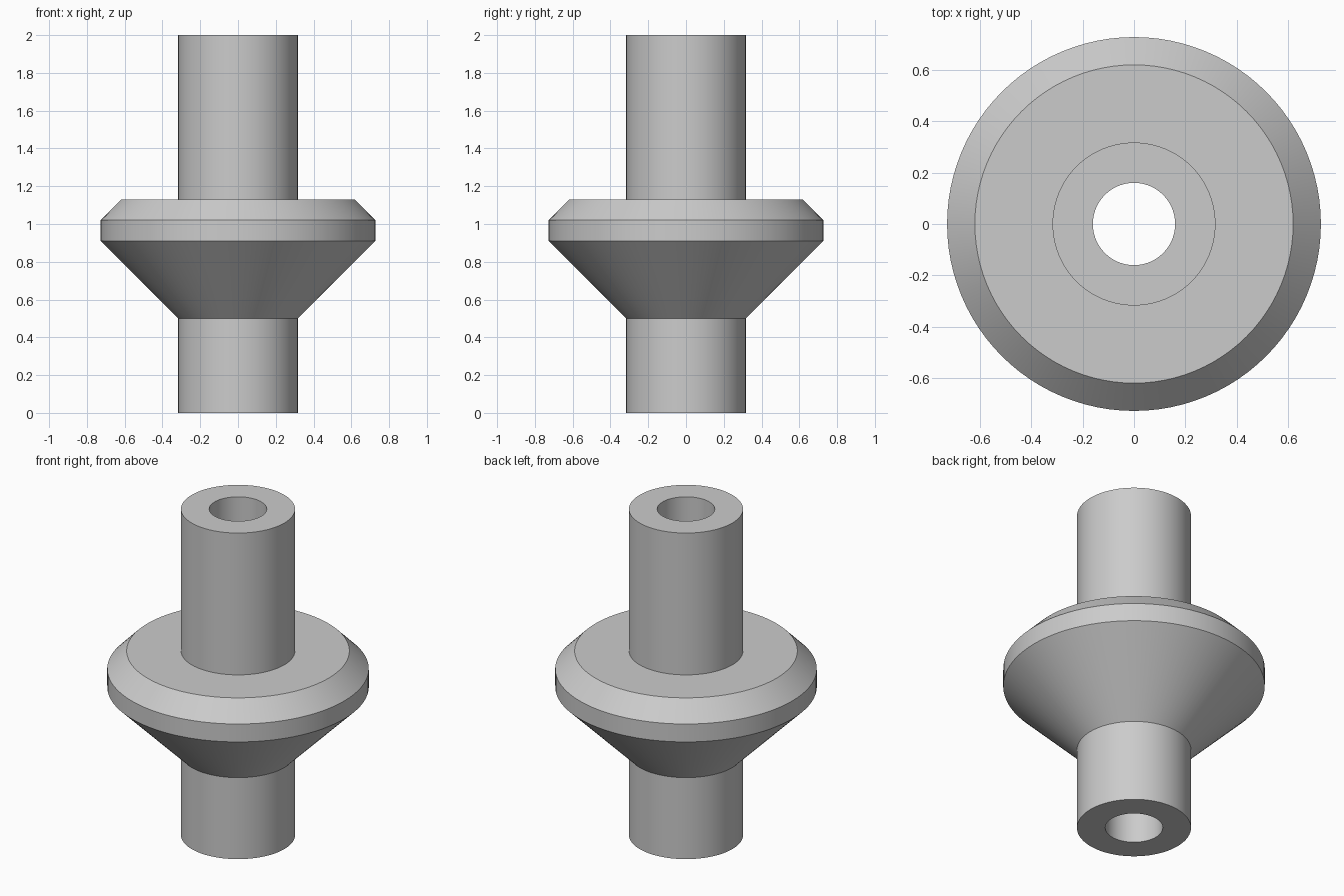
import bpy
import bmesh
import math

cube = bpy.data.objects.get("Cube")
if cube:
    bpy.data.objects.remove(cube, do_unlink=True)

SEGMENTS = 96
BORE, TUBE, LIP, RIM = 0.16, 0.317, 0.619, 0.727


def make_material(name, colour):
    mat = bpy.data.materials.new(name)
    mat.use_nodes = True
    mat.diffuse_color = colour
    mat.node_tree.nodes["Principled BSDF"].inputs["Base Color"].default_value = colour
    return mat


def lathe(name, profile, mat):
    """Revolve a closed (radius, height) outline around the z axis."""
    bm = bmesh.new()
    rings = []
    for i in range(SEGMENTS):
        a = 2 * math.pi * i / SEGMENTS
        rings.append([bm.verts.new((r * math.cos(a), r * math.sin(a), z)) for r, z in profile])
    count = len(profile)
    for i in range(SEGMENTS):
        here, there = rings[i], rings[(i + 1) % SEGMENTS]
        for j in range(count):
            k = (j + 1) % count
            bm.faces.new((here[j], there[j], there[k], here[k]))
    bmesh.ops.recalc_face_normals(bm, faces=bm.faces)
    mesh = bpy.data.meshes.new(name)
    bm.to_mesh(mesh)
    bm.free()
    mesh.materials.append(mat)
    obj = bpy.data.objects.new(name, mesh)
    bpy.context.collection.objects.link(obj)
    bpy.ops.object.select_all(action="DESELECT")
    obj.select_set(True)
    bpy.context.view_layer.objects.active = obj
    bpy.ops.object.shade_smooth_by_angle(angle=math.radians(30))
    return obj


grey = make_material("light_grey", (0.6, 0.6, 0.6, 1))

# Hollow shaft with a bevelled flange and a conical underside
lathe("flanged_sleeve", [
    (BORE, 0), (TUBE, 0),          # lower end
    (TUBE, 0.5), (RIM, 0.91),      # cone
    (RIM, 1.02), (LIP, 1.13),      # rim and bevel
    (TUBE, 1.13), (TUBE, 2),       # shoulder and upper tube
    (BORE, 2),                     # upper end of the bore
], grey)
